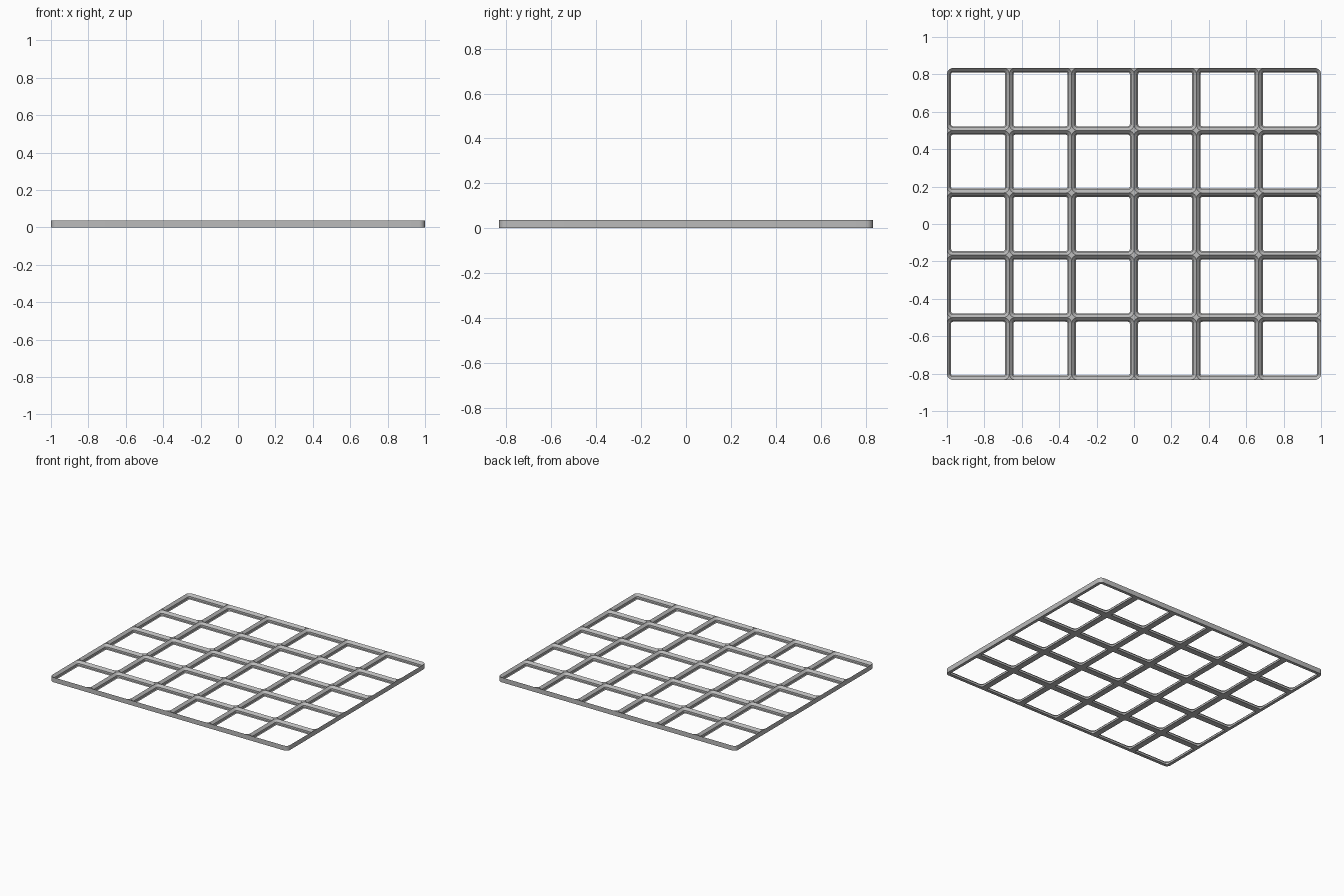
import bpy, bmesh, math

if "Cube" in bpy.data.objects:
    bpy.data.objects.remove(bpy.data.objects["Cube"])

PITCH = 1 / 3            # cell spacing
COLS, ROWS = 6, 5
HALF = PITCH / 2
MM = PITCH / 42          # working unit for the rib profile
SEG = 8                  # segments per rounded corner
# Rib profile as (inset from cell edge, height), top ridge to bottom opening
PROFILE = [(0, 4.65), (2.15, 2.5), (2.15, 0.7), (2.85, 0)]
RADIUS = 4 * MM
SIGNS = [(1, 1), (-1, 1), (-1, -1), (1, -1)]


def rounded_ring(cx, cy, inset):
    """Corner arcs of a rounded square, as points going anticlockwise."""
    pts = []
    c = HALF - RADIUS
    r = RADIUS - inset
    for q, (sx, sy) in enumerate(SIGNS):
        for k in range(SEG + 1):
            a = math.pi / 2 * (q + k / SEG)
            pts.append((cx + sx * c + r * math.cos(a), cy + sy * c + r * math.sin(a)))
    return pts


def outer_ring(cx, cy, i, j):
    """Cell border: square corners, but rounded at the plate's own corners."""
    pts = rounded_ring(cx, cy, 0)
    for q, (sx, sy) in enumerate(SIGNS):
        at_plate_corner = (i == (COLS - 1 if sx > 0 else 0)) and (j == (ROWS - 1 if sy > 0 else 0))
        if not at_plate_corner:
            for k in range(1, SEG):
                pts[q * (SEG + 1) + k] = (cx + sx * HALF, cy + sy * HALF)
    return pts


bm = bmesh.new()

# Each cell: top corner pads, sloped and upright rib walls, and underside
for i in range(COLS):
    for j in range(ROWS):
        cx = (i - (COLS - 1) / 2) * PITCH
        cy = (j - (ROWS - 1) / 2) * PITCH
        border = outer_ring(cx, cy, i, j)
        levels = [(border, PROFILE[0][1] * MM)]
        levels += [(rounded_ring(cx, cy, inset * MM), h * MM) for inset, h in PROFILE]
        levels.append((border, 0))
        rings = [[bm.verts.new((x, y, z)) for x, y in pts] for pts, z in levels]
        n = len(border)
        for upper, lower in zip(rings, rings[1:]):
            for k in range(n):
                m = (k + 1) % n
                bm.faces.new((upper[k], upper[m], lower[m], lower[k]))

# Weld neighbouring cells
bmesh.ops.remove_doubles(bm, verts=bm.verts, dist=1e-5)

# Outer wall: drop the top rim to the base
rim = [e for e in bm.edges if e.is_boundary and all(v.co.z > 0.01 for v in e.verts)]
new = bmesh.ops.extrude_edge_only(bm, edges=rim)["geom"]
for v in new:
    if isinstance(v, bmesh.types.BMVert):
        v.co.z = 0
bmesh.ops.remove_doubles(bm, verts=bm.verts, dist=1e-5)
bmesh.ops.recalc_face_normals(bm, faces=bm.faces)

mesh = bpy.data.meshes.new("grid_baseplate")
bm.to_mesh(mesh)
bm.free()
plate = bpy.data.objects.new("grid_baseplate", mesh)
bpy.context.collection.objects.link(plate)

grey = bpy.data.materials.new("plain_grey")
grey.diffuse_color = (0.5, 0.5, 0.5, 1)
grey.use_nodes = True
grey.node_tree.nodes["Principled BSDF"].inputs["Base Color"].default_value = grey.diffuse_color
mesh.materials.append(grey)

bpy.context.view_layer.objects.active = plate
plate.select_set(True)
bpy.ops.object.shade_smooth_by_angle(angle=math.radians(30))
